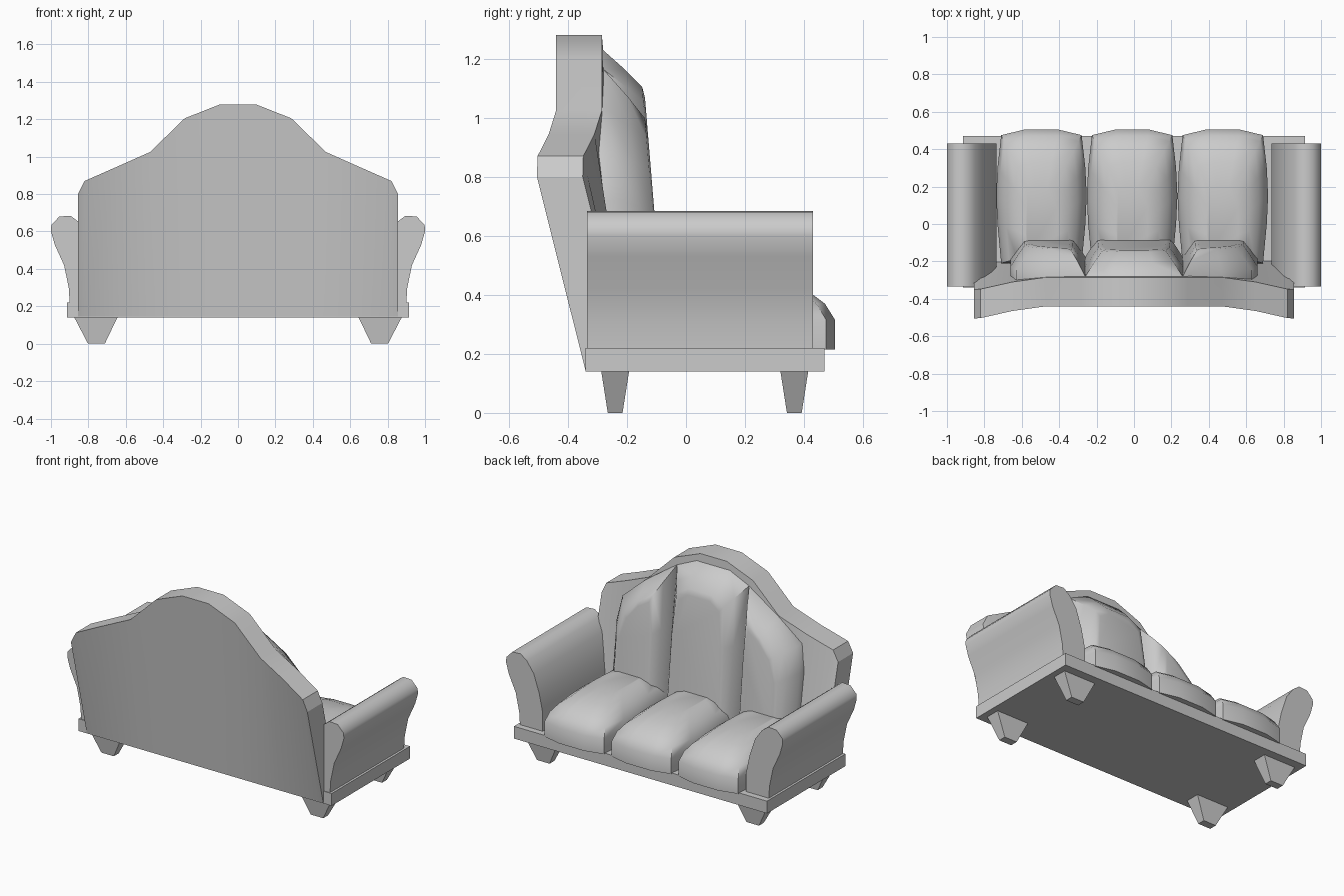
import bpy, bmesh, math

if "Cube" in bpy.data.objects:
    bpy.data.objects.remove(bpy.data.objects["Cube"])

grey = bpy.data.materials.new("light_grey")
grey.use_nodes = True
grey.diffuse_color = (0.6, 0.6, 0.6, 1)
grey.node_tree.nodes["Principled BSDF"].inputs["Base Color"].default_value = (0.6, 0.6, 0.6, 1)


def loft(name, rings, smooth=None):
    """Skin a stack of equal-length point rings and cap both ends."""
    bm = bmesh.new()
    rows = [[bm.verts.new(p) for p in ring] for ring in rings]
    count = len(rows[0])
    for a, b in zip(rows, rows[1:]):
        for i in range(count):
            j = (i + 1) % count
            bm.faces.new((a[i], a[j], b[j], b[i]))
    bm.faces.new(rows[0][::-1])
    bm.faces.new(rows[-1])
    bmesh.ops.recalc_face_normals(bm, faces=bm.faces)
    mesh = bpy.data.meshes.new(name)
    bm.to_mesh(mesh)
    bm.free()
    mesh.materials.append(grey)
    obj = bpy.data.objects.new(name, mesh)
    bpy.context.collection.objects.link(obj)
    if smooth:
        bpy.ops.object.select_all(action='DESELECT')
        obj.select_set(True)
        bpy.context.view_layer.objects.active = obj
        bpy.ops.object.shade_smooth_by_angle(angle=math.radians(smooth))
    return obj


def rect(cx, cy, z, hx, hy):
    return [(cx + sx * hx, cy + sy * hy, z) for sx, sy in ((-1, -1), (1, -1), (1, 1), (-1, 1))]


def mix(a, b, t):
    return a + (b - a) * t


# Base platform and tapered feet
loft("base", [rect(0, 0.065, z, 0.915, 0.405) for z in (0.14, 0.22)])
for side, sx in (("left", 1), ("right", -1)):
    for end, cy in (("front", -0.24), ("rear", 0.367)):
        loft(f"{end}_{side}_foot", [rect(sx * 0.757, cy, 0, 0.045, 0.025),
                                    rect(sx * 0.76, cy, 0.14, 0.115, 0.047)])

# Flared armrests
arm = [(0.9, 0.22), (0.905, 0.3), (0.93, 0.42), (0.98, 0.53), (1, 0.6), (0.998, 0.635),
       (0.955, 0.68), (0.895, 0.684), (0.85, 0.65), (0.8, 0.58), (0.76, 0.46),
       (0.735, 0.34), (0.735, 0.22)]
for side, sx in (("left", 1), ("right", -1)):
    loft(f"{side}_armrest", [[(sx * x, y, z) for x, z in arm] for y in (-0.335, 0.43)], 50)

# Curved, leaning backrest: one cross-section per column (x, top z, rear y)
half = [(0.095, 1.28, -0.44), (0.285, 1.205, -0.44), (0.47, 1.025, -0.44),
        (0.65, 0.945, -0.465), (0.82, 0.87, -0.503), (0.855, 0.8, -0.505)]
columns = [(-x, z, y) for x, z, y in half[::-1]] + half
loft("backrest", [[(x, -0.341, 0.145), (x, y, z), (x, y + 0.155, z), (x, -0.186, 0.145)]
                  for x, z, y in columns], 25)


# Back cushions: bevelled pads leaning on the backrest
def pad(name, outer, inner, sx=1):
    def ring(t, lift):
        points = []
        for (xo, zo), (xi, zi) in zip(outer, inner):
            x, z = mix(xo, xi, t), mix(zo, zi, t)
            rest = mix(-0.2, -0.285, (z - 0.5) / 0.7)
            front = mix(-0.088, -0.14, (z - 0.45) / 0.63)
            points.append((sx * x, mix(rest, front, lift), z))
        return points
    loft(name, [ring(0, -0.5), ring(0, 0), ring(0.5, 0.55), ring(0.9, 0.95), ring(1.15, 1)], 45)


middle_out = [(0.26, 0.3), (0.265, 0.8), (0.26, 1.165), (0.12, 1.237)]
middle_in = [(0.19, 0.3), (0.18, 0.8), (0.16, 1.04), (0.08, 1.09)]
flip = lambda pts: pts + [(-x, z) for x, z in pts[::-1]]
pad("middle_back_cushion", flip(middle_out), flip(middle_in))

side_out = [(0.26, 0.3), (0.26, 0.8), (0.26, 1.165), (0.47, 1.02), (0.63, 0.88),
            (0.66, 0.72), (0.66, 0.3)]
side_in = [(0.33, 0.3), (0.335, 0.75), (0.345, 0.98), (0.44, 0.92), (0.53, 0.82),
           (0.575, 0.68), (0.58, 0.3)]
pad("left_back_cushion", side_out, side_in)
pad("right_back_cushion", side_out, side_in, -1)

# Puffy seat cushions
plan = [(0.215, -0.21), (0.235, 0), (0.242, 0.15), (0.235, 0.3), (0.215, 0.475), (0.09, 0.505)]
plan = plan + [(-x, y) for x, y in plan[::-1]]
levels = [(0.215, 1, 1), (0.315, 1, 1), (0.37, 0.93, 0.945), (0.41, 0.8, 0.86),
          (0.445, 0.6, 0.72), (0.462, 0.35, 0.5)]
for name, cx in (("right", -0.495), ("middle", -0.01), ("left", 0.475)):
    loft(f"{name}_seat_cushion",
         [[(cx + x * kx, -0.12 + (y + 0.12) * ky, z) for x, y in plan] for z, kx, ky in levels], 60)
